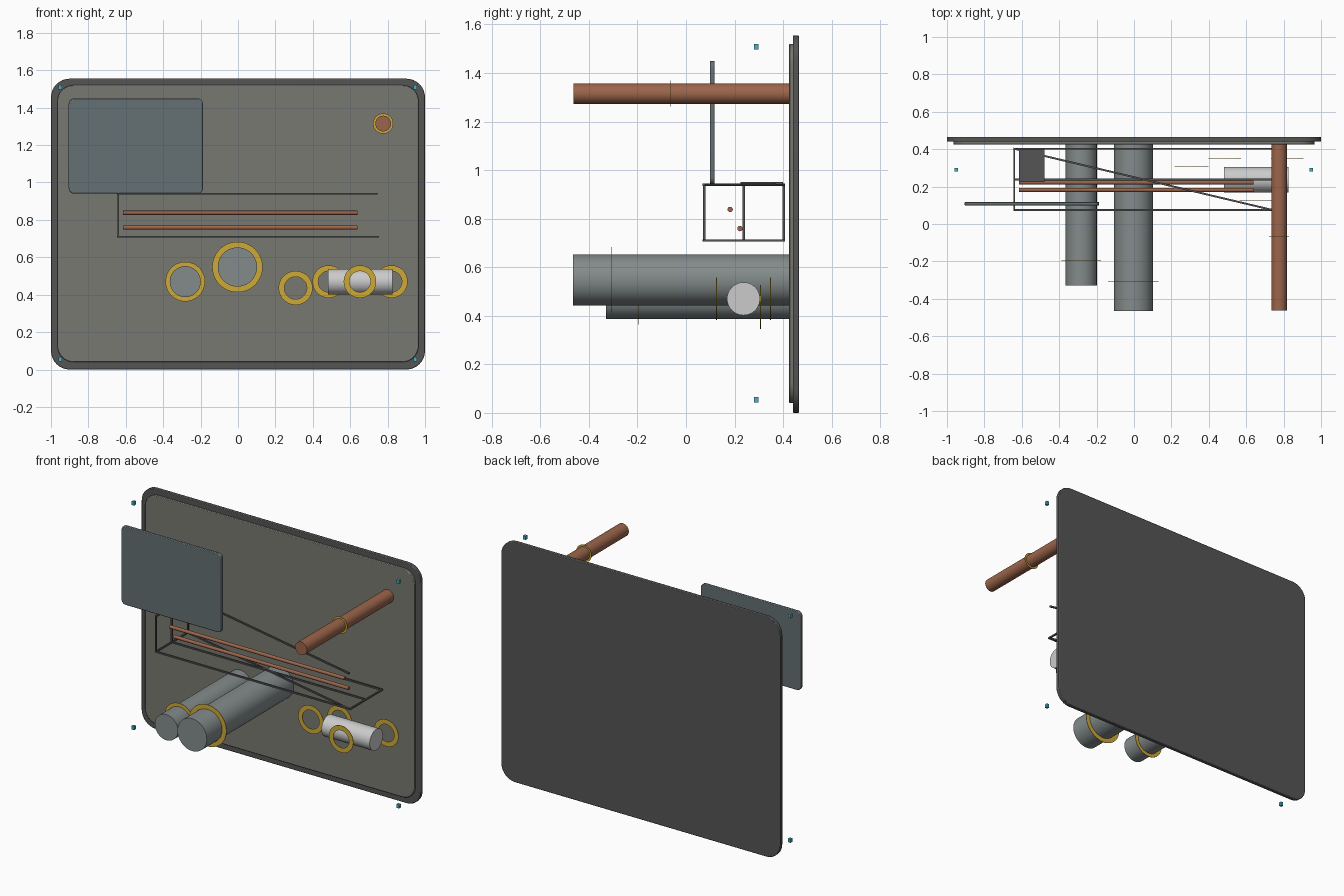
import bpy, bmesh, math
from mathutils import Vector

if "Cube" in bpy.data.objects:
    bpy.data.objects.remove(bpy.data.objects["Cube"])


def material(name, rgb):
    m = bpy.data.materials.new(name)
    m.diffuse_color = (*rgb, 1)
    m.use_nodes = True
    m.node_tree.nodes["Principled BSDF"].inputs["Base Color"].default_value = m.diffuse_color
    return m


DARK = material("dark_grey", (0.09, 0.09, 0.09))
WALL = material("warm_grey", (0.19, 0.19, 0.165))
SLATE = material("slate_blue", (0.13, 0.16, 0.17))
STEEL = material("steel", (0.23, 0.26, 0.26))
COPPER = material("copper", (0.33, 0.13, 0.07))
BRASS = material("brass", (0.62, 0.40, 0.04))
CYAN = material("cyan", (0.07, 0.45, 0.55))
WHITE = material("white", (0.65, 0.65, 0.65))


def finish(bm, name, mat, smooth=True):
    bmesh.ops.recalc_face_normals(bm, faces=bm.faces)
    me = bpy.data.meshes.new(name)
    bm.to_mesh(me)
    bm.free()
    ob = bpy.data.objects.new(name, me)
    bpy.context.collection.objects.link(ob)
    me.materials.append(mat)
    if smooth:
        bpy.ops.object.select_all(action='DESELECT')
        ob.select_set(True)
        bpy.context.view_layer.objects.active = ob
        bpy.ops.object.shade_smooth_by_angle(angle=math.radians(35))
    return ob


def rounded_panel(name, x0, x1, z0, z1, y0, y1, r, mat, bevel=0.004):
    bm = bmesh.new()
    pts = []
    corners = [(x1 - r, z1 - r, 0), (x0 + r, z1 - r, 90), (x0 + r, z0 + r, 180), (x1 - r, z0 + r, 270)]
    for cx, cz, start in corners:
        for i in range(9):
            a = math.radians(start + i * 90 / 8)
            pts.append(bm.verts.new((cx + r * math.cos(a), y0, cz + r * math.sin(a))))
    face = bm.faces.new(pts)
    ext = bmesh.ops.extrude_face_region(bm, geom=[face])
    moved = [v for v in ext["geom"] if isinstance(v, bmesh.types.BMVert)]
    bmesh.ops.translate(bm, verts=moved, vec=(0, y1 - y0, 0))
    ob = finish(bm, name, mat)
    mod = ob.modifiers.new("soft_edge", 'BEVEL')
    mod.width, mod.segments, mod.limit_method = bevel, 2, 'ANGLE'
    mod.angle_limit = math.radians(40)
    return ob


def cylinder(name, a, b, r, mat, sides=48):
    a, b = Vector(a), Vector(b)
    bm = bmesh.new()
    bmesh.ops.create_cone(bm, cap_ends=True, segments=sides, radius1=r, radius2=r, depth=(b - a).length)
    bmesh.ops.rotate(bm, verts=bm.verts, matrix=Vector((0, 0, 1)).rotation_difference(b - a).to_matrix())
    bmesh.ops.translate(bm, verts=bm.verts, vec=(a + b) / 2)
    return finish(bm, name, mat)


def ring(name, x, y, z, outer, inner, n=48, t=0.0015):
    bm = bmesh.new()
    loops = []
    for i in range(n):
        c, s = math.cos(math.tau * i / n), math.sin(math.tau * i / n)
        loops.append([bm.verts.new((x + r * c, y + d, z + r * s))
                      for r, d in ((inner, -t), (outer, -t), (outer, t), (inner, t))])
    for i in range(n):
        p, q = loops[i], loops[(i + 1) % n]
        for k in range(4):
            j = (k + 1) % 4
            bm.faces.new((p[k], q[k], q[j], p[j]))
    return finish(bm, name, BRASS)


def box(name, centre, size, mat):
    bm = bmesh.new()
    bmesh.ops.create_cube(bm, size=1)
    bmesh.ops.scale(bm, verts=bm.verts, vec=size)
    bmesh.ops.translate(bm, verts=bm.verts, vec=centre)
    return finish(bm, name, mat, smooth=False)


def bar(name, a, b, w=0.01):
    # square bar lying between two points; diagonals only turn about z
    a, b = Vector(a), Vector(b)
    d = b - a
    ob = box(name, (0, 0, 0), (d.length + w, w, w), DARK)
    ob.rotation_euler = d.to_track_quat('X', 'Z').to_euler()
    ob.location = (a + b) / 2
    return ob


# Wall plate
rounded_panel("back_plate", -1, 1, 0, 1.555, 0.44, 0.465, 0.1, DARK)
rounded_panel("wall_panel", -0.965, 0.965, 0.04, 1.52, 0.425, 0.445, 0.085, WALL)

# Floating screen panel
rounded_panel("blue_panel", -0.905, -0.187, 0.94, 1.45, 0.098, 0.118, 0.03, SLATE)

# Corner markers
for x in (-0.95, 0.948):
    for z in (0.054, 1.508):
        box("corner_marker", (x, 0.29, z), (0.018, 0.018, 0.024), CYAN)

# Pipes and their collars
cylinder("copper_pipe", (0.776, -0.463, 1.315), (0.776, 0.43, 1.315), 0.042, COPPER)
ring("copper_pipe_collar", 0.776, -0.065, 1.315, 0.054, 0.041)
cylinder("large_pipe", (-0.003, -0.465, 0.548), (-0.003, 0.43, 0.548), 0.105, STEEL)
ring("large_pipe_collar", -0.003, -0.306, 0.548, 0.135, 0.105)
cylinder("small_pipe", (-0.282, -0.33, 0.47), (-0.282, 0.43, 0.47), 0.083, STEEL)
ring("small_pipe_collar", -0.282, -0.197, 0.47, 0.106, 0.081)

# Canister with loose rings
cylinder("canister", (0.48, 0.237, 0.47), (0.825, 0.237, 0.47), 0.068, WHITE)
ring("wall_ring", 0.308, 0.307, 0.436, 0.091, 0.06)
for x, y in ((0.485, 0.348), (0.652, 0.126), (0.82, 0.348)):
    ring("canister_ring", x, y, 0.47, 0.087, 0.056)

# Open tray frame
L, R, F, M, B, LO, HI = -0.64, 0.75, 0.075, 0.237, 0.402, 0.71, 0.94
for y in (F, M, B):
    bar("tray_rail", (L, y, LO), (R, y, LO))
    bar("tray_post", (L, y, LO), (L, y, HI))
bar("tray_end_bar", (L, F, LO), (L, B, LO))
bar("tray_end_bar", (R, F, LO), (R, B, LO))
bar("tray_top_bar", (L, F, HI), (L, B, HI))
bar("tray_top_brace", (L, B, HI), (R - 0.01, F, HI))
bar("tray_floor_brace", (L, B, LO), (R - 0.01, F, LO))
box("tray_plate", (-0.547, 0.312, 0.946), (0.135, 0.175, 0.01), DARK)

# Copper rods above the tray
for y, z in ((0.182, 0.838), (0.222, 0.759)):
    cylinder("copper_rod", (-0.615, y, z), (0.64, y, z), 0.011, COPPER, 16)
